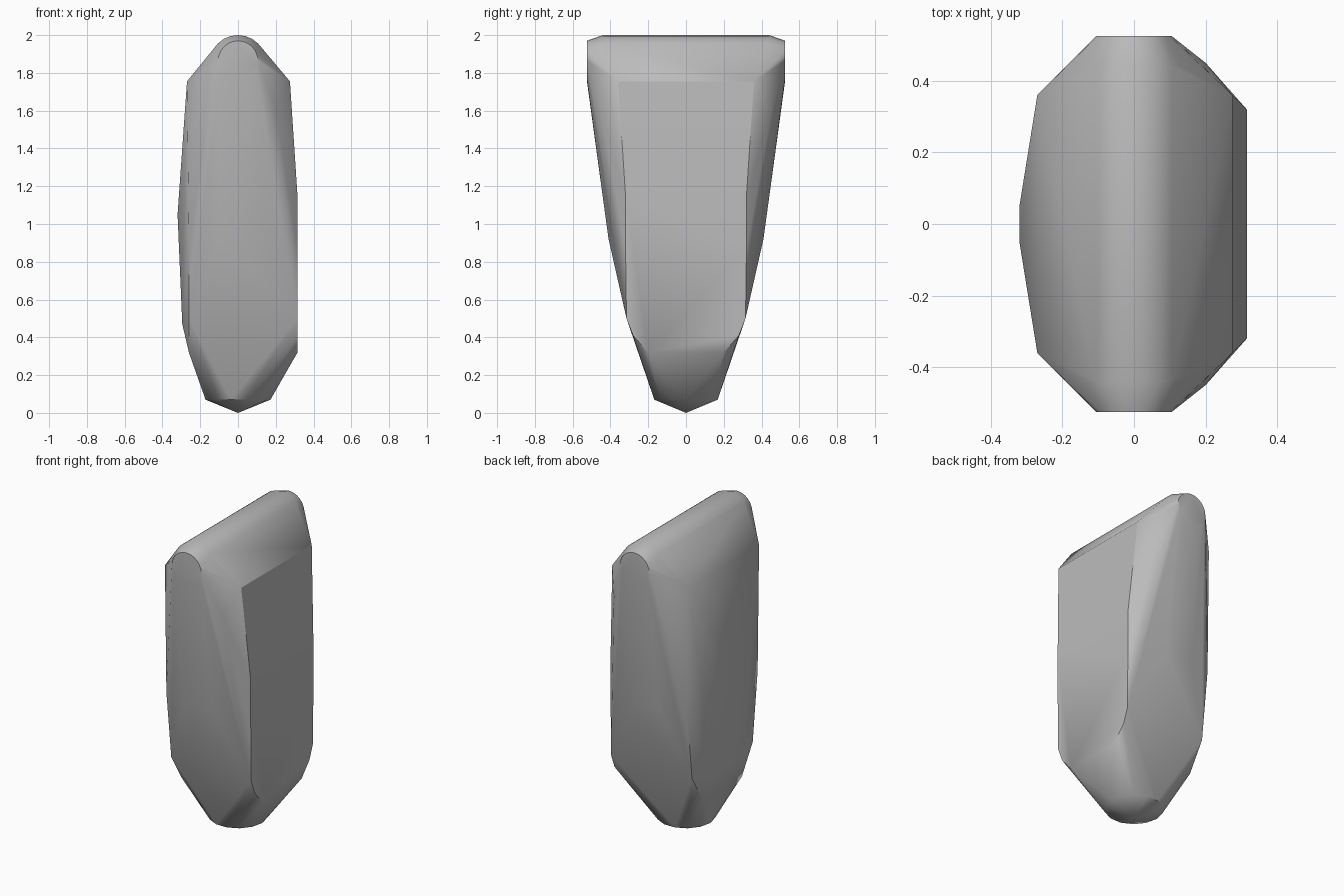
import bpy, bmesh, math

default = bpy.data.objects.get("Cube")
if default:
    bpy.data.objects.remove(default, do_unlink=True)


def mirror_y(points):
    return [(x, s * y, z) for x, y, z in points for s in (-1, 1)]


def ring_y(radius, y, z, count=24):
    # circle facing along y
    return [(radius * math.cos(a), y, z + radius * math.sin(a))
            for a in (i * math.tau / count for i in range(count))]


def ring_z(radius, z, count=14):
    # circle facing along z
    return [(radius * math.cos(a), radius * math.sin(a), z)
            for a in (i * math.tau / count for i in range(count))]


# Rounded ridge along the top, with a smaller round cap at each end
points = mirror_y(ring_y(0.15, 0.44, 1.85) + ring_y(0.105, 0.525, 1.865))

# Pointed foot
points += ring_z(0.172, 0.07) + [(0, 0, 0.0)]

# Shoulders below the ridge
points += mirror_y([(0.275, 0.36, 1.755), (-0.27, 0.36, 1.755),
                    (0.2, 0.45, 1.6)])

# Flat left side
points += mirror_y([(0.315, 0.32, 1.15), (0.315, 0.32, 0.87),
                    (0.315, 0.315, 0.5), (0.315, 0.28, 0.41),
                    (0.315, 0.2, 0.32)])

# Slightly bulged right side
points += mirror_y([(-0.32, 0.05, 1.05), (-0.295, 0.15, 0.47),
                    (-0.26, 0.2, 0.32), (-0.26, 0.31, 0.5),
                    (-0.26, 0.36, 0.94)])

# Broad front and back
points += mirror_y([(0.1, 0.41, 0.92), (-0.1, 0.41, 0.92)])

# Wrap everything in one convex skin
bm = bmesh.new()
for p in points:
    bm.verts.new(p)
hull = bmesh.ops.convex_hull(bm, input=bm.verts[:])
inner = {g for g in hull["geom_interior"] + hull["geom_unused"]
         if isinstance(g, bmesh.types.BMVert)}
bmesh.ops.delete(bm, geom=list(inner), context="VERTS")
bmesh.ops.dissolve_limit(bm, angle_limit=math.radians(1),
                         verts=bm.verts[:], edges=bm.edges[:])
bmesh.ops.recalc_face_normals(bm, faces=bm.faces[:])

mesh = bpy.data.meshes.new("stone_body")
bm.to_mesh(mesh)
bm.free()
body = bpy.data.objects.new("stone_body", mesh)
bpy.context.collection.objects.link(body)

# Plain grey
grey = bpy.data.materials.new("stone_grey")
grey.use_nodes = True
colour = (0.5, 0.5, 0.5, 1)
grey.diffuse_color = colour
for node in grey.node_tree.nodes:
    if node.type == "BSDF_PRINCIPLED":
        node.inputs["Base Color"].default_value = colour
mesh.materials.append(grey)

# Soft shading with sharp main edges
bpy.ops.object.select_all(action="DESELECT")
body.select_set(True)
bpy.context.view_layer.objects.active = body
bpy.ops.object.shade_smooth_by_angle(angle=math.radians(35))
